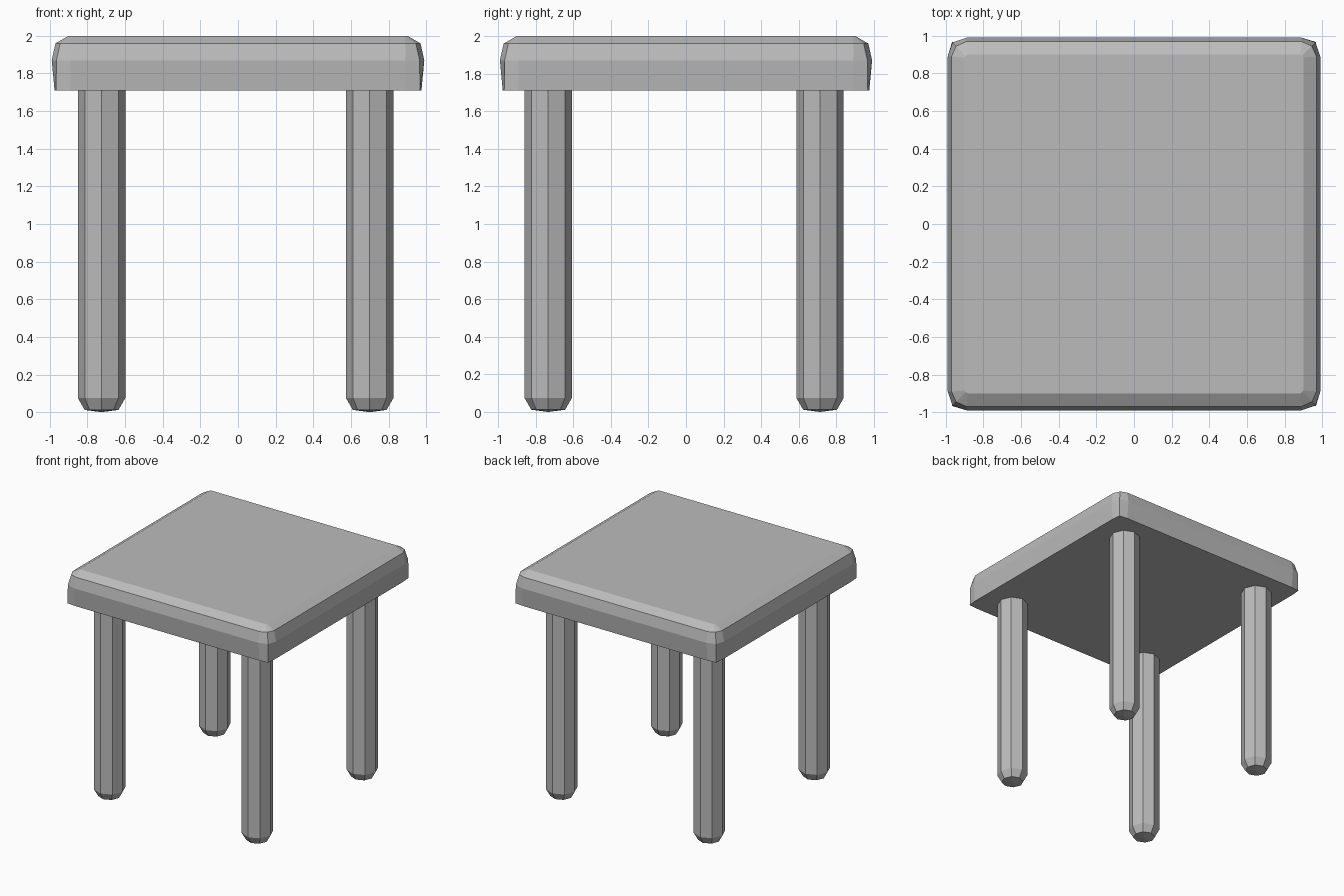
import bpy, bmesh
from math import cos, sin, pi

cube = bpy.data.objects.get("Cube")
if cube:
    bpy.data.objects.remove(cube, do_unlink=True)

GREY = (0.5, 0.5, 0.5, 1)
mat = bpy.data.materials.new("plain_grey")
mat.use_nodes = True
mat.diffuse_color = GREY
mat.node_tree.nodes["Principled BSDF"].inputs["Base Color"].default_value = GREY


def loft(name, rings, tip=None):
    """Skin a stack of equal rings, bottom to top, closing both ends."""
    bm = bmesh.new()
    loops = [[bm.verts.new(p) for p in ring] for ring in rings]
    n = len(loops[0])
    for low, high in zip(loops, loops[1:]):
        for i in range(n):
            j = (i + 1) % n
            bm.faces.new((low[i], low[j], high[j], high[i]))
    bm.faces.new(loops[-1])
    if tip:
        centre = bm.verts.new(tip)
        for i in range(n):
            bm.faces.new((loops[0][(i + 1) % n], loops[0][i], centre))
    else:
        bm.faces.new(loops[0][::-1])
    bmesh.ops.recalc_face_normals(bm, faces=bm.faces)
    mesh = bpy.data.meshes.new(name)
    bm.to_mesh(mesh)
    bm.free()
    mesh.materials.append(mat)
    obj = bpy.data.objects.new(name, mesh)
    bpy.context.collection.objects.link(obj)
    return obj


def seat_ring(z, side, corner, straight):
    """Square outline with a two-facet corner."""
    quarter = [(side, straight), (corner, corner), (straight, side)]
    ring = []
    for _ in range(4):
        ring += [(x, y, z) for x, y in quarter]
        quarter = [(-y, x) for x, y in quarter]
    return ring


# Thick seat slab, bulging at mid height with a bevelled top rim
loft("seat", [
    seat_ring(1.71, 0.975, 0.967, 0.89),
    seat_ring(1.87, 0.99, 0.965, 0.89),
    seat_ring(1.96, 0.97, 0.945, 0.89),
    seat_ring(2.0, 0.90, 0.893, 0.885),
])


def leg_ring(x, y, z, r):
    return [(x + r * cos(i * pi / 4), y + r * sin(i * pi / 4), z) for i in range(8)]


# Octagonal legs with tapered, slightly domed feet
for side, x in (("right", -0.725), ("left", 0.70)):
    for end, y in (("front", -0.733), ("back", 0.713)):
        loft(f"{end}_{side}_leg", [
            leg_ring(x, y, 0.012, 0.09),
            leg_ring(x, y, 0.075, 0.126),
            leg_ring(x, y, 1.72, 0.126),
        ], tip=(x, y, 0))
